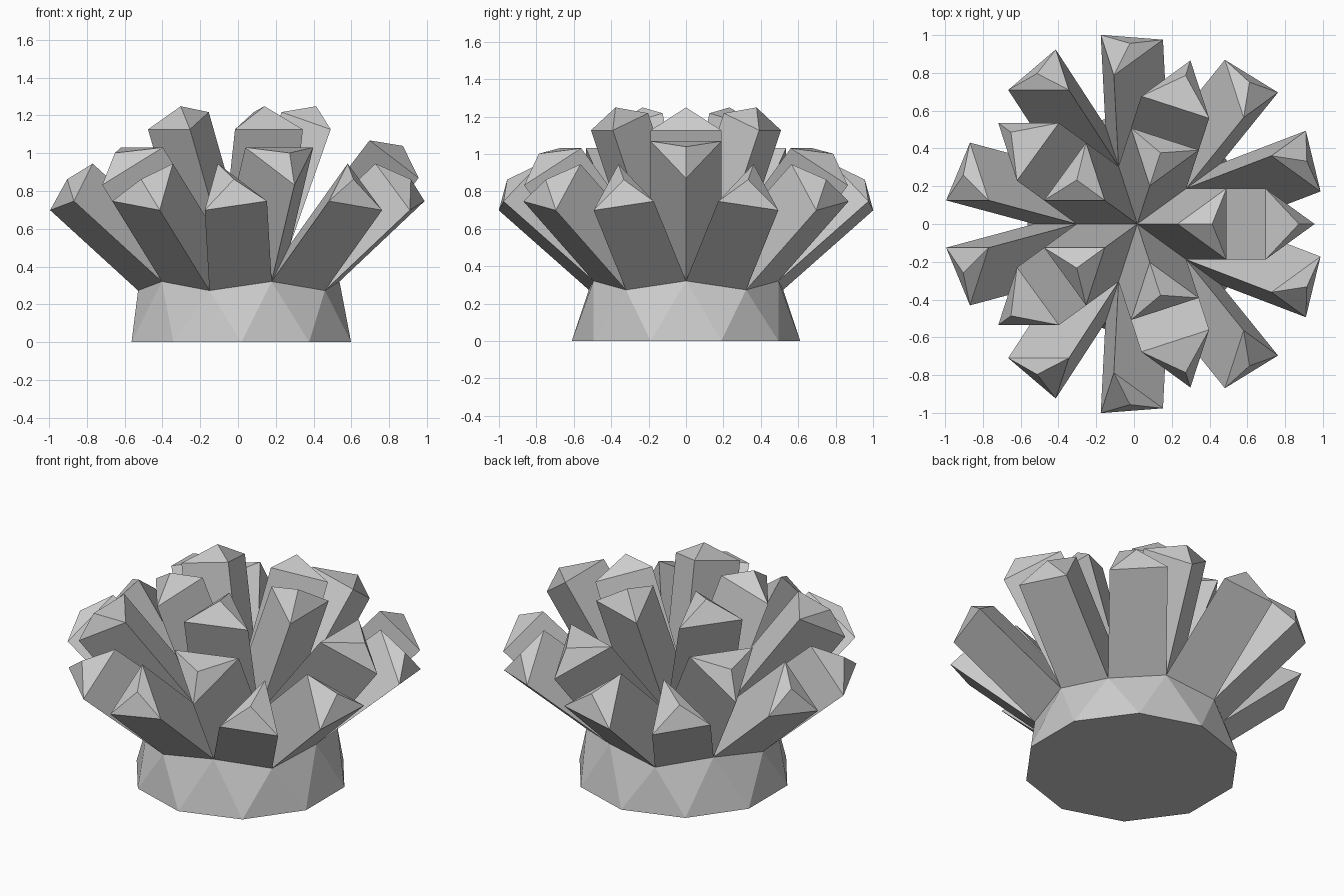
import bpy, bmesh, math
from mathutils import Vector, Matrix

if "Cube" in bpy.data.objects:
    bpy.data.objects.remove(bpy.data.objects["Cube"])

R, X0 = 0.611, 0.0175          # dome radius and small offset that centres the whole model


def make_object(name, bm):
    mesh = bpy.data.meshes.new(name)
    bm.to_mesh(mesh)
    bm.free()
    for p in mesh.polygons:
        p.use_smooth = False
    ob = bpy.data.objects.new(name, mesh)
    ob.location.x = X0
    bpy.context.collection.objects.link(ob)


# faceted half dome that everything grows from
dome = bmesh.new()
bmesh.ops.create_icosphere(dome, subdivisions=2, radius=R, matrix=Matrix.Rotation(math.pi, 4, 'Z'))
bmesh.ops.delete(dome, geom=[v for v in dome.verts if v.co.z < -0.01], context='VERTS')
dome.normal_update()
cap = [f for f in dome.faces if min(v.co.z for v in f.verts) > 0.05]

# crystals: each cap triangle becomes a long prism with an off-centre three-sided tip
crystals = bmesh.new()
for f in cap:
    base = [v.co.copy() for v in f.verts]
    n = f.normal.copy()
    c = f.calc_center_median()
    out = Vector((c.x, c.y, 0)).normalized()
    high = sum(v.z > 0.8 * R for v in base)
    length = 0.643
    if max(v.z for v in base) > 0.95 * R:            # inner ring
        tip = out * 0.01 + Vector((0, 0, 0.092))
    elif high == 2:                                  # middle ring
        tip = out * 0.09 + Vector((0, 0, 0.037))
        if c.x > 0 and abs(c.y) < 0.01:              # one longer crystal
            length = 0.69
    else:                                            # outer ring
        low, mid, _ = sorted(base, key=lambda v: v.z)
        tip = out * 0.037 + (mid - low).normalized() * 0.025 + Vector((0, 0, 0.062))
    lower = [crystals.verts.new(v) for v in base]
    upper = [crystals.verts.new(v + n * length) for v in base]
    apex = crystals.verts.new(c + n * length + tip)
    for i in range(3):
        j = (i + 1) % 3
        crystals.faces.new((lower[i], lower[j], upper[j], upper[i]))
        crystals.faces.new((upper[i], upper[j], apex))
bmesh.ops.remove_doubles(crystals, verts=[v for v in crystals.verts if v.co.length < R * 1.02], dist=0.001)
make_object("crystal_cluster", crystals)

# base: belt of triangles closed by a flat ten-sided underside
bmesh.ops.delete(dome, geom=cap, context='FACES')
rim = [e for e in dome.edges if e.is_boundary and all(abs(v.co.z) < 0.01 for v in e.verts)]
bmesh.ops.contextual_create(dome, geom=rim)
bmesh.ops.recalc_face_normals(dome, faces=dome.faces[:])
for f in dome.faces:
    f.normal_update()
if any(len(f.verts) == 10 and f.normal.z > 0 for f in dome.faces):
    bmesh.ops.reverse_faces(dome, faces=dome.faces[:])
make_object("rock_base", dome)
